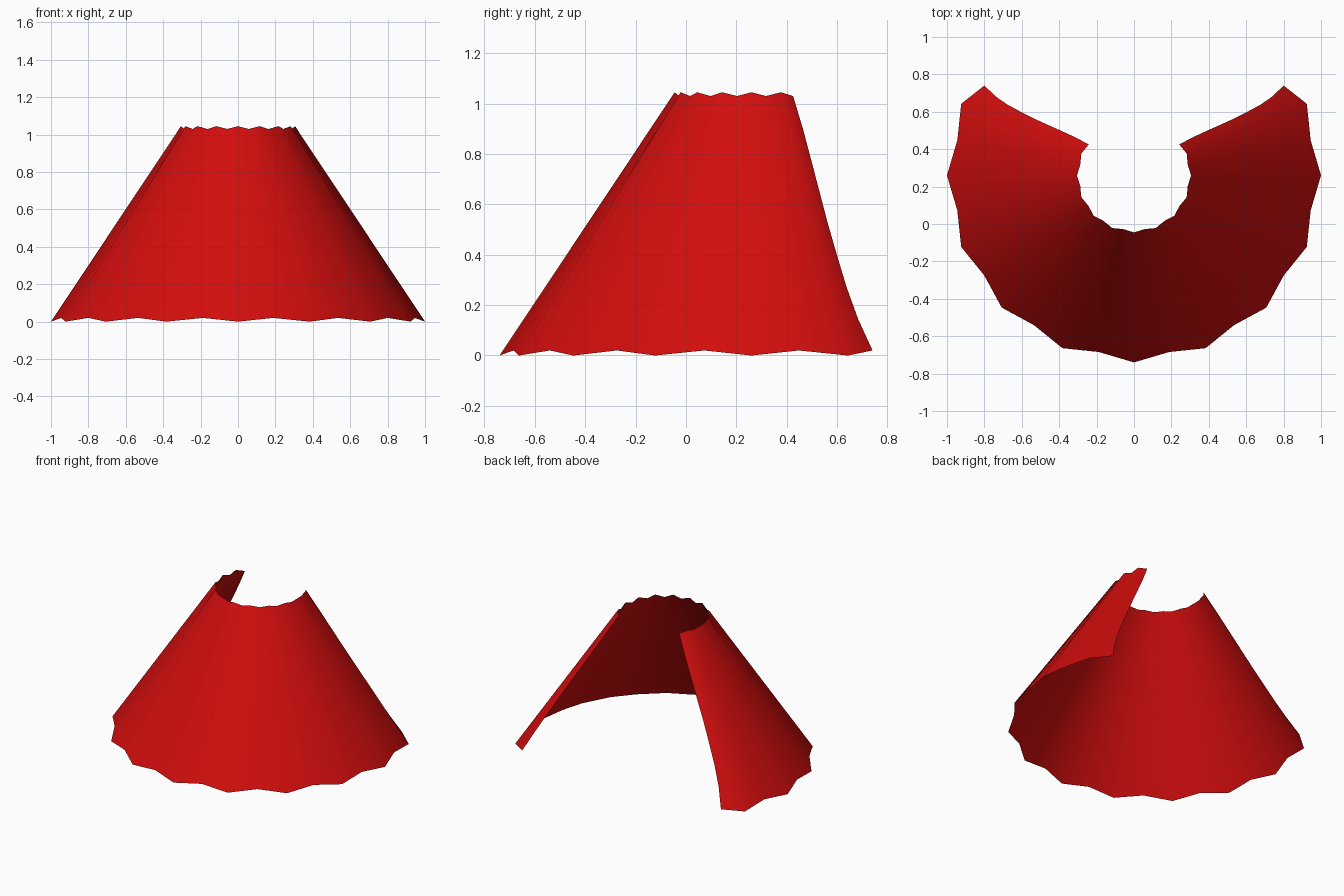
import bpy, math

if "Cube" in bpy.data.objects:
    bpy.data.objects.remove(bpy.data.objects["Cube"])

red = bpy.data.materials.new("cloth red")
red.diffuse_color = (0.64, 0.004, 0.004, 1)
red.use_nodes = True
red.node_tree.nodes["Principled BSDF"].inputs["Base Color"].default_value = red.diffuse_color

CY = 0.26          # centre of the cape's cone
ROWS = 8           # segments from hem to collar
HALF = 11          # pleat columns each side of the front centre
STEP = math.radians(11.25)
# angle of the free back edge, from hem to collar
EDGE = [121.0, 119.7, 119.2, 119.3, 119.6, 120.4, 121.5, 123.0, 124.3]


def point(col, row):
    t = row / ROWS
    ridge = col % 2 == 0
    r0, r1, z0, z1 = (1.0, 0.305, 0.0, 1.045) if ridge else (0.963, 0.293, 0.02, 1.03)
    r, z = r0 + (r1 - r0) * t, z0 + (z1 - z0) * t
    a = col * STEP
    if abs(col) == HALF:
        a = math.copysign(math.radians(EDGE[row]), col)
        r -= 0.03 * (1 - t)
    return (r * math.sin(a), CY - r * math.cos(a), z)


# Pleated open cape: ridges and valleys alternate around the cone
cols = range(-HALF, HALF + 1)
verts = [point(c, r) for r in range(ROWS + 1) for c in cols]
n = len(cols)
faces = [(r * n + c, r * n + c + 1, (r + 1) * n + c + 1, (r + 1) * n + c)
         for r in range(ROWS) for c in range(n - 1)]
mesh = bpy.data.meshes.new("cape")
mesh.from_pydata(verts, [], faces)
mesh.materials.append(red)
mesh.shade_smooth()
cape = bpy.data.objects.new("cape", mesh)
bpy.context.collection.objects.link(cape)
